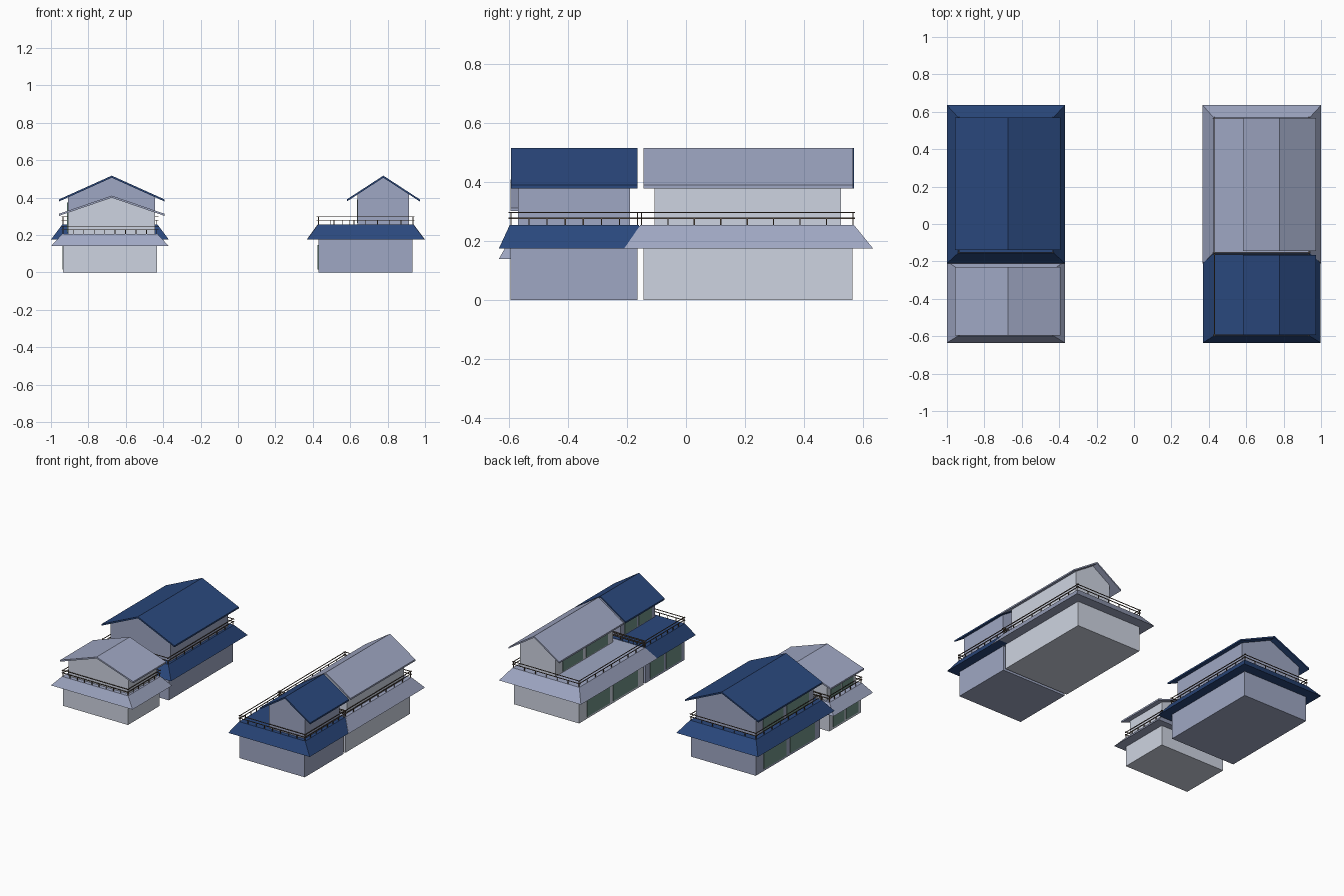
import bpy, bmesh

if "Cube" in bpy.data.objects:
    bpy.data.objects.remove(bpy.data.objects["Cube"])


def material(name, srgb):
    lin = [((c / 255 + 0.055) / 1.055) ** 2.4 for c in srgb]
    m = bpy.data.materials.new(name)
    m.diffuse_color = (*lin, 1)
    m.use_nodes = True
    m.node_tree.nodes["Principled BSDF"].inputs["Base Color"].default_value = m.diffuse_color
    return m


NAVY = material("navy tile", (42, 72, 125))
SLATE = material("slate lavender", (159, 167, 195))
PALE = material("pale plaster", (206, 212, 225))
GLASS = material("green glass", (112, 146, 136))
WOOD = material("dark wood", (92, 78, 66))


def finish(name, bm, mat):
    bmesh.ops.recalc_face_normals(bm, faces=bm.faces)
    me = bpy.data.meshes.new(name)
    bm.to_mesh(me)
    bm.free()
    me.materials.append(mat)
    ob = bpy.data.objects.new(name, me)
    bpy.context.collection.objects.link(ob)


def add_box(bm, x0, x1, y0, y1, z0, z1, top=None):
    """Box; top gives a different x0, x1, y0, y1 for the upper face."""
    top = top or (x0, x1, y0, y1)
    for v in bmesh.ops.create_cube(bm, size=1)["verts"]:
        up = v.co.z > 0
        a, b, c, d = top if up else (x0, x1, y0, y1)
        v.co = (b if v.co.x > 0 else a, d if v.co.y > 0 else c, z1 if up else z0)


def add_prism(bm, profile, y0, y1):
    """Extrude an x-z outline along y."""
    a = [bm.verts.new((x, y0, z)) for x, z in profile]
    b = [bm.verts.new((x, y1, z)) for x, z in profile]
    bm.faces.new(a)
    bm.faces.new(b[::-1])
    n = len(a)
    for i in range(n):
        j = (i + 1) % n
        bm.faces.new((a[i], a[j], b[j], b[i]))


def add_windows(bm, x, y0, y1, z0, z1):
    """Two wide panes on the -x side of a storey."""
    span = y1 - y0
    for f0, f1 in ((0.09, 0.47), (0.53, 0.88)):
        add_box(bm, x - 0.004, x + 0.002, y0 + f0 * span, y0 + f1 * span, z0, z1)


def add_railing(bm, x0, x1, y0, y1, z, gap):
    """Two rails and short posts around a deck edge."""
    t, e = 0.002, 0.008
    for h in (0.023, 0.042):
        for y in (y0, y1):
            add_box(bm, x0 - e, x1 + e, y - t, y + t, z + h - t, z + h + t)
        for x in (x0, x1):
            add_box(bm, x - t, x + t, y0 - e, y1 + e, z + h - t, z + h + t)
    nx, ny = round((x1 - x0) / gap), round((y1 - y0) / gap)
    pts = [(x0 + (x1 - x0) * i / nx, y) for i in range(nx + 1) for y in (y0, y1)]
    pts += [(x, y0 + (y1 - y0) * j / ny) for j in range(1, ny) for x in (x0, x1)]
    for x, y in pts:
        corner = x in (x0, x1) and y in (y0, y1)
        add_box(bm, x - t, x + t, y - t, y + t, z, z + (0.042 if corner else 0.023))


def house(name, wall, tile, lower, upper, deck, eave, roof, zs, gap):
    """lower/upper/deck/eave/roof are x0, x1, y0, y1; zs are the level heights."""
    z_eave, z_deck, z_roof, z_ridge = zs
    # ground floor
    bm = bmesh.new()
    add_box(bm, *lower, 0, z_eave + 0.01)
    finish(name + "_ground_floor", bm, wall)

    # hipped skirt roof with flat deck
    bm = bmesh.new()
    add_box(bm, *eave, z_eave, z_deck, top=deck)
    finish(name + "_skirt_roof", bm, tile)

    # upper floor with gable ends
    rx0, rx1, ry0, ry1 = roof
    mid, t = (rx0 + rx1) / 2, 0.011
    slope = (z_ridge - z_roof) / (rx1 - mid)
    ux0, ux1, uy0, uy1 = upper

    def under(x):
        return z_ridge - t + 0.002 - abs(x - mid) * slope

    bm = bmesh.new()
    add_prism(bm, [(ux0, z_deck), (ux1, z_deck), (ux1, under(ux1)),
                   (mid, under(mid)), (ux0, under(ux0))], uy0, uy1)
    finish(name + "_upper_floor", bm, wall)

    # thin gable roof
    bm = bmesh.new()
    add_prism(bm, [(rx0, z_roof), (mid, z_ridge), (rx1, z_roof),
                   (rx1, z_roof - t), (mid, z_ridge - t), (rx0, z_roof - t)], ry0, ry1)
    finish(name + "_gable_roof", bm, tile)

    # windows
    bm = bmesh.new()
    add_windows(bm, lower[0], lower[2], lower[3], 0.015, z_eave - 0.03)
    add_windows(bm, ux0, uy0, uy1, z_deck + 0.008, under(ux0) - 0.03)
    finish(name + "_windows", bm, GLASS)

    # railing
    bm = bmesh.new()
    i = 0.004
    add_railing(bm, deck[0] + i, deck[1] - i, deck[2] + i, deck[3] - i, z_deck, gap)
    finish(name + "_railing", bm, WOOD)


HIGH = (0.175, 0.255, 0.39, 0.517)
LOW = (0.14, 0.205, 0.313, 0.41)

house("left_back_house", SLATE, NAVY,
      (-0.935, -0.433, -0.145, 0.565), (-0.91, -0.445, -0.107, 0.525),
      (-0.94, -0.43, -0.155, 0.57), (-1.0, -0.37, -0.21, 0.635),
      (-0.957, -0.393, -0.14, 0.57), HIGH, 0.088)
house("left_front_house", PALE, SLATE,
      (-0.935, -0.433, -0.595, -0.245), (-0.91, -0.445, -0.57, -0.255),
      (-0.94, -0.43, -0.598, -0.24), (-1.0, -0.37, -0.635, -0.2),
      (-0.957, -0.393, -0.595, -0.23), LOW, 0.055)
house("right_back_house", PALE, SLATE,
      (0.43, 0.932, -0.145, 0.565), (0.64, 0.915, -0.107, 0.525),
      (0.425, 0.94, -0.155, 0.57), (0.367, 1.0, -0.21, 0.635),
      (0.582, 0.972, -0.145, 0.567), HIGH, 0.088)
house("right_front_house", SLATE, NAVY,
      (0.43, 0.932, -0.595, -0.165), (0.64, 0.915, -0.57, -0.19),
      (0.427, 0.938, -0.598, -0.16), (0.369, 0.998, -0.635, -0.125),
      (0.582, 0.972, -0.593, -0.165), HIGH, 0.06)
